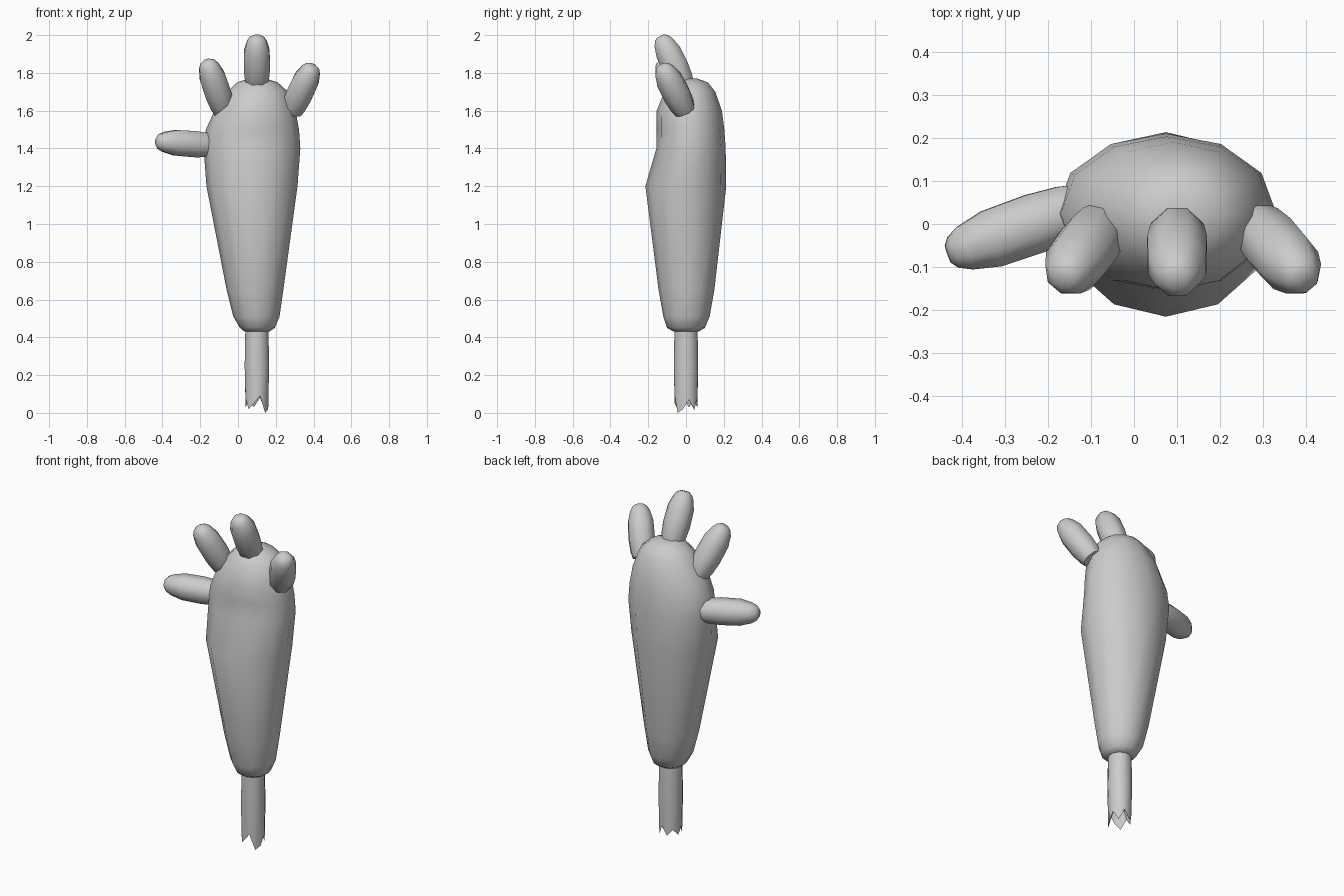
import bpy, bmesh, math
from mathutils import Vector

if "Cube" in bpy.data.objects:
    bpy.data.objects.remove(bpy.data.objects["Cube"])


def make_object(name, bm, angle=60):
    bmesh.ops.recalc_face_normals(bm, faces=bm.faces)
    mesh = bpy.data.meshes.new(name)
    bm.to_mesh(mesh)
    bm.free()
    obj = bpy.data.objects.new(name, mesh)
    bpy.context.collection.objects.link(obj)
    bpy.ops.object.select_all(action='DESELECT')
    obj.select_set(True)
    bpy.context.view_layer.objects.active = obj
    bpy.ops.object.shade_smooth_by_angle(angle=math.radians(angle))
    return obj


def loft(bm, rings, cap_start=True, cap_end=True):
    """Bridge successive rings of points into a skin."""
    loops = [[bm.verts.new(p) for p in ring] for ring in rings]
    for a, b in zip(loops, loops[1:]):
        for i in range(len(a)):
            j = (i + 1) % len(a)
            bm.faces.new((a[i], a[j], b[j], b[i]))
    if cap_start:
        bm.faces.new(loops[0])
    if cap_end:
        bm.faces.new(loops[-1])


def ellipse(x0, x1, y0, y1, z, n=12):
    cx, cy, rx, ry = (x0 + x1) / 2, (y0 + y1) / 2, (x1 - x0) / 2, (y1 - y0) / 2
    return [(cx + rx * math.cos(math.tau * i / n), cy + ry * math.sin(math.tau * i / n), z)
            for i in range(n)]


# Forearm and palm: x min, x max, y min, y max, z of each section
palm_sections = [
    (0.035, 0.165, -0.065, 0.065, 0.43), (0.01, 0.195, -0.10, 0.10, 0.45),
    (-0.025, 0.22, -0.12, 0.125, 0.51), (-0.06, 0.24, -0.145, 0.15, 0.65),
    (-0.167, 0.315, -0.215, 0.213, 1.20), (-0.182, 0.33, -0.157, 0.21, 1.40),
    (-0.17, 0.323, -0.155, 0.203, 1.50), (-0.125, 0.305, -0.155, 0.19, 1.60),
    (-0.055, 0.265, -0.115, 0.155, 1.70), (-0.005, 0.21, -0.07, 0.115, 1.75),
    (0.055, 0.145, -0.015, 0.06, 1.77),
]
bm = bmesh.new()
loft(bm, [ellipse(*s) for s in palm_sections])
make_object("palm", bm)

# Fingers: tapered eight-sided capsules from base to tip
FINGER = [(0, 0.058), (0.12, 0.068), (0.35, 0.075), (0.68, 0.073),
          (0.87, 0.057), (0.96, 0.041), (1, 0.022)]


def finger(name, base, tip):
    base, tip = Vector(base), Vector(tip)
    axis = tip - base
    side = axis.cross(Vector((0, 1, 0))).normalized()
    up = side.cross(axis).normalized()
    rings = []
    for t, r in FINGER:
        rings.append([base + axis * t + r * (side * math.cos(a) + up * math.sin(a))
                      for a in (math.tau * (i + 0.5) / 8 for i in range(8))])
    bm = bmesh.new()
    loft(bm, rings)
    make_object(name, bm)


finger("thumb", (-0.12, 0.04, 1.415), (-0.432, -0.07, 1.437))
finger("index_finger", (-0.075, -0.005, 1.60), (-0.165, -0.13, 1.865))
finger("middle_finger", (0.10, -0.01, 1.735), (0.10, -0.135, 1.995))
finger("little_finger", (0.285, -0.005, 1.60), (0.397, -0.13, 1.84))

# Broken bone: jagged lower rim with a shallow hollow inside
jagged = [0.02, 0.07, 0.015, 0.08, 0.03, 0.065, 0.03, 0.075, 0.02, 0.05, 0.09, 0.0]


def bone_ring(r, heights):
    return [(0.1 + r * math.cos(math.tau * (i - 0.5) / 12),
             r * math.sin(math.tau * (i - 0.5) / 12), z) for i, z in enumerate(heights)]


bm = bmesh.new()
loft(bm, [bone_ring(0.04, [0.12] * 12), bone_ring(0.062, jagged),
          bone_ring(0.067, [0.25] * 12), bone_ring(0.063, [0.46] * 12)])
make_object("broken_bone", bm, 50)
